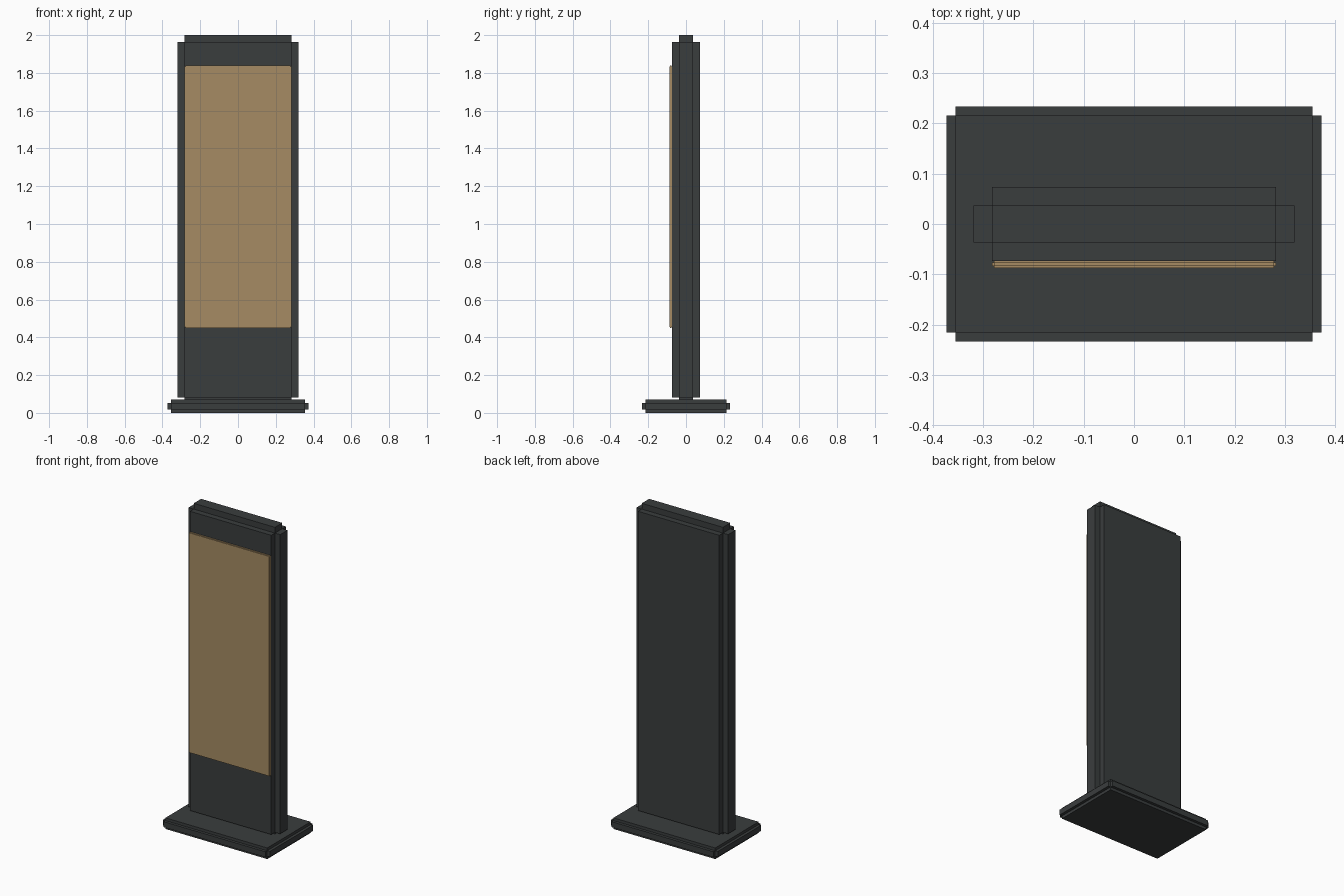
import bpy, bmesh
from mathutils import Vector

if "Cube" in bpy.data.objects:
    bpy.data.objects.remove(bpy.data.objects["Cube"])


def material(name, rgb):
    mat = bpy.data.materials.new(name)
    mat.diffuse_color = (*rgb, 1)
    mat.use_nodes = True
    mat.node_tree.nodes["Principled BSDF"].inputs["Base Color"].default_value = mat.diffuse_color
    return mat


def stepped_slab(name, lo, hi, step, mat):
    """Box with square-notched edges: a core whose six faces are pushed out by step."""
    lo, hi = Vector(lo), Vector(hi)
    size = hi - lo - Vector((2 * step,) * 3)
    bm = bmesh.new()
    bmesh.ops.create_cube(bm, size=1)
    bmesh.ops.scale(bm, vec=size, verts=bm.verts)
    bm.normal_update()
    caps = bmesh.ops.extrude_discrete_faces(bm, faces=bm.faces[:])["faces"]
    for face in caps:
        bmesh.ops.translate(bm, vec=face.normal * step, verts=face.verts)
    bmesh.ops.recalc_face_normals(bm, faces=bm.faces)
    mesh = bpy.data.meshes.new(name)
    bm.to_mesh(mesh)
    bm.free()
    mesh.materials.append(mat)
    obj = bpy.data.objects.new(name, mesh)
    obj.location = (lo + hi) / 2
    bpy.context.collection.objects.link(obj)
    return obj


dark = material("dark_casing", (0.042, 0.047, 0.048))
tan = material("tan_panel", (0.38, 0.26, 0.125))

# Floor plate
stepped_slab("base", (-0.372, -0.233, 0), (0.372, 0.233, 0.07), 0.0175, dark)
# Upright body, its lower tongue sunk into the plate
stepped_slab("body", (-0.319, -0.073, 0.044), (0.319, 0.073, 2.0), 0.0365, dark)
# Thin display panel on the front face
stepped_slab("front_panel", (-0.282, -0.087, 0.45), (0.282, -0.073, 1.838), 0.0036, tan)
